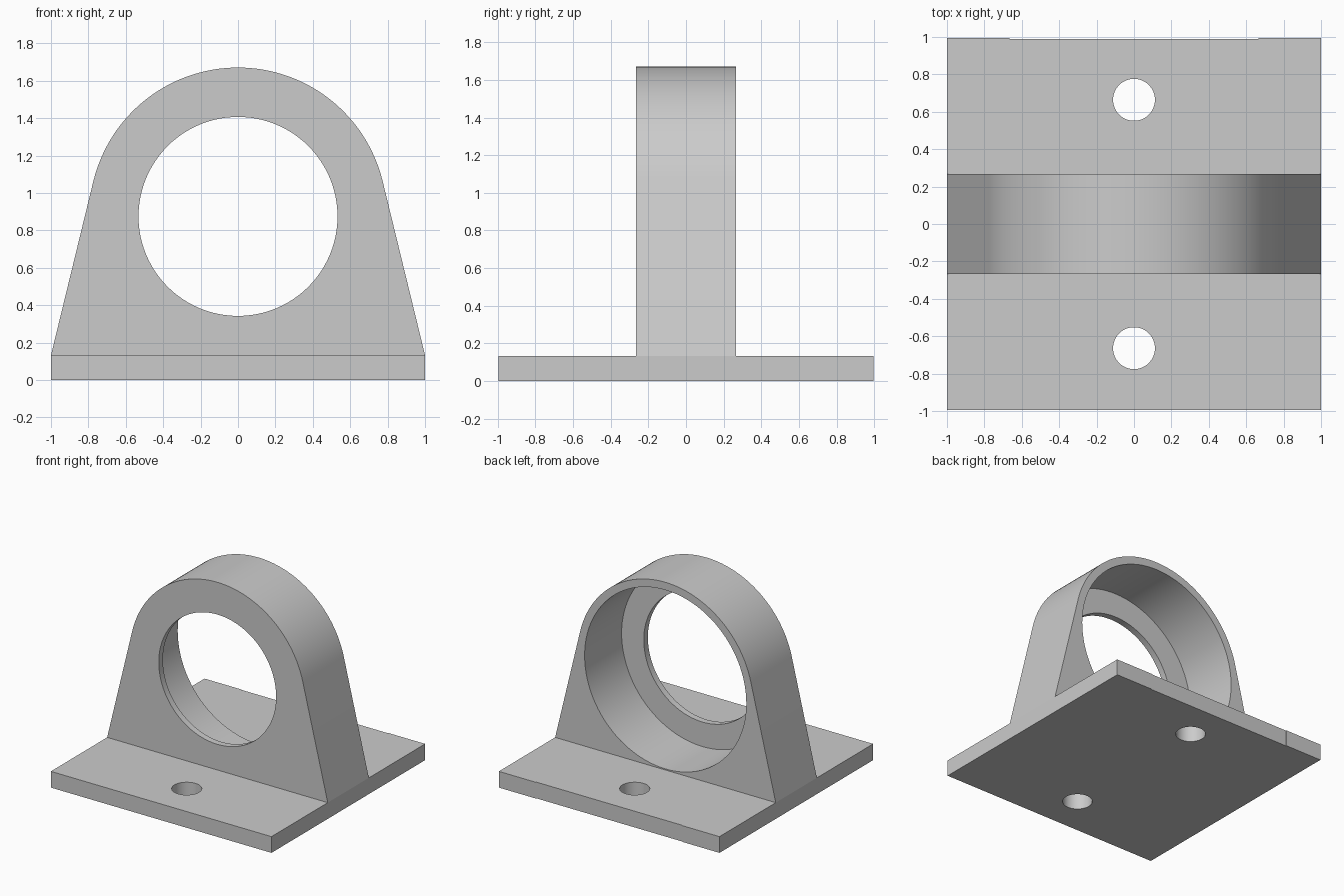
import bpy
import bmesh
import math
from mathutils import Matrix, Vector

# Remove the default cube
if "Cube" in bpy.data.objects:
    bpy.data.objects.remove(bpy.data.objects["Cube"])

PLATE_H = 0.133        # base plate thickness
HALF_Y = 0.995         # plate half depth
HALF_T = 0.266         # housing half thickness
LIP = 0.053            # front lip thickness
AXIS_Z = 0.875         # bore axis height
ARCH_R, RECESS_R, BORE_R = 0.796, 0.733, 0.532
BOLT_Y, BOLT_R = 0.664, 0.112

grey = bpy.data.materials.new("plain grey")
grey.use_nodes = True
colour = (0.6, 0.6, 0.6, 1.0)
grey.diffuse_color = colour
grey.node_tree.nodes["Principled BSDF"].inputs["Base Color"].default_value = colour


def extrude_outline(name, points, offset):
    """Make a solid from a closed outline of 3D points pushed along offset."""
    bm = bmesh.new()
    face = bm.faces.new([bm.verts.new(p) for p in points])
    result = bmesh.ops.extrude_face_region(bm, geom=[face])
    verts = [g for g in result["geom"] if isinstance(g, bmesh.types.BMVert)]
    bmesh.ops.translate(bm, verts=verts, vec=offset)
    bmesh.ops.recalc_face_normals(bm, faces=bm.faces)
    mesh = bpy.data.meshes.new(name)
    bm.to_mesh(mesh)
    bm.free()
    mesh.materials.append(grey)
    obj = bpy.data.objects.new(name, mesh)
    bpy.context.collection.objects.link(obj)
    return obj


def drill(obj, radius, depth, centre, axis="Z", segments=96):
    """Cut a round hole through obj."""
    turn = Matrix.Rotation(math.pi / 2, 4, "X") if axis == "Y" else Matrix()
    bm = bmesh.new()
    bmesh.ops.create_cone(bm, cap_ends=True, segments=segments, radius1=radius,
                          radius2=radius, depth=depth,
                          matrix=Matrix.Translation(centre) @ turn)
    mesh = bpy.data.meshes.new("hole_cutter")
    bm.to_mesh(mesh)
    bm.free()
    mesh.materials.append(grey)
    cutter = bpy.data.objects.new("hole_cutter", mesh)
    cutter.hide_render = True
    bpy.context.collection.objects.link(cutter)
    mod = obj.modifiers.new("hole", "BOOLEAN")
    mod.operation = "DIFFERENCE"
    mod.solver = "EXACT"
    mod.object = cutter
    select_only(obj)
    bpy.ops.object.modifier_apply(modifier=mod.name)
    bpy.data.objects.remove(cutter)


def select_only(obj):
    bpy.ops.object.select_all(action="DESELECT")
    obj.select_set(True)
    bpy.context.view_layer.objects.active = obj


# Base plate, with the back edge set in very slightly between its two ends
back, ear = HALF_Y - 0.005, 0.665
outline = [(-1, -HALF_Y), (1, -HALF_Y), (1, HALF_Y), (ear, HALF_Y), (ear, back),
           (-ear, back), (-ear, HALF_Y), (-1, HALF_Y)]
plate = extrude_outline("base_plate", [(x, y, 0) for x, y in outline],
                        (0, 0, PLATE_H))
for side in (-1, 1):
    drill(plate, BOLT_R, 1, Vector((0, side * BOLT_Y, 0)), segments=48)

# Bearing housing: sloping sides tangent to a round top
drop = AXIS_Z - PLATE_H
start = math.acos(ARCH_R / math.hypot(1, drop)) - math.atan2(drop, 1)
steps = 64
profile = [(1, -HALF_T, PLATE_H)]
for i in range(steps + 1):
    a = start + (math.pi - 2 * start) * i / steps
    profile.append((ARCH_R * math.cos(a), -HALF_T, AXIS_Z + ARCH_R * math.sin(a)))
profile.append((-1, -HALF_T, PLATE_H))
housing = extrude_outline("bearing_housing", profile, (0, 2 * HALF_T, 0))

# Through bore, then the wider seat opened from the back
drill(housing, BORE_R, 2, Vector((0, 0, AXIS_Z)), "Y")
floor_y = LIP - HALF_T
drill(housing, RECESS_R, 1, Vector((0, floor_y + 0.5, AXIS_Z)), "Y")

for part in (plate, housing):
    select_only(part)
    bpy.ops.object.shade_smooth_by_angle(angle=math.radians(30))
